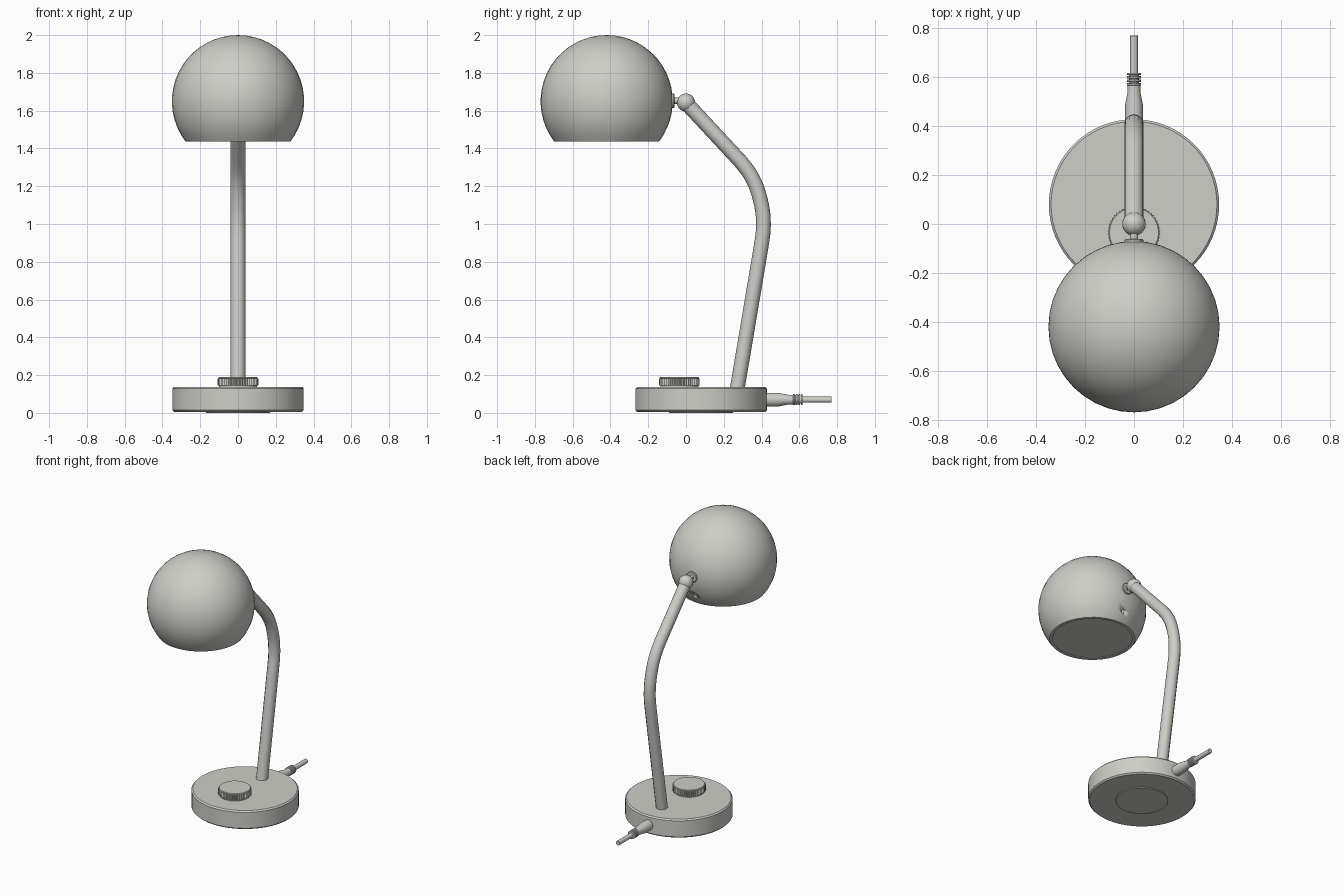
import bpy, bmesh, math
from mathutils import Vector, Matrix

cube = bpy.data.objects.get("Cube")
if cube:
    bpy.data.objects.remove(cube, do_unlink=True)

grey = bpy.data.materials.new("light_grey")
grey.use_nodes = True
COLOUR = (0.62, 0.62, 0.58, 1)
grey.diffuse_color = COLOUR
grey.node_tree.nodes["Principled BSDF"].inputs["Base Color"].default_value = COLOUR


def finish(name, bm, angle=35):
    bmesh.ops.remove_doubles(bm, verts=bm.verts, dist=1e-5)
    bmesh.ops.recalc_face_normals(bm, faces=bm.faces)
    mesh = bpy.data.meshes.new(name)
    bm.to_mesh(mesh)
    bm.free()
    obj = bpy.data.objects.new(name, mesh)
    bpy.context.collection.objects.link(obj)
    mesh.materials.append(grey)
    bpy.ops.object.select_all(action='DESELECT')
    obj.select_set(True)
    bpy.context.view_layer.objects.active = obj
    bpy.ops.object.shade_smooth_by_angle(angle=math.radians(angle))
    return obj


def lathe(name, profile, centre, axis=(0, 0, 1), steps=48, angle=35):
    """Spin (radius, height) points around an axis through centre."""
    bm = bmesh.new()
    verts = [bm.verts.new((r, 0, h)) for r, h in profile]
    edges = [bm.edges.new(pair) for pair in zip(verts, verts[1:])]
    bmesh.ops.spin(bm, geom=verts + edges, cent=(0, 0, 0), axis=(0, 0, 1),
                   angle=math.tau, steps=steps, use_merge=True)
    turn = Vector((0, 0, 1)).rotation_difference(Vector(axis)).to_matrix().to_4x4()
    bm.transform(Matrix.Translation(centre) @ turn)
    return finish(name, bm, angle)


def drum(r, bottom, top, bevel):
    return [(0, bottom), (r - bevel, bottom), (r, bottom + bevel),
            (r, top - bevel), (r - bevel, top), (0, top)]


# Base with a foot pad underneath
lathe("base", drum(0.348, 0.005, 0.137, 0.009), (0, 0.08, 0), steps=64)
lathe("foot_pad", drum(0.17, 0, 0.01, 0.002), (0, 0.08, 0))

# Dimmer knob with a ribbed grip
lathe("knob_collar", drum(0.1, 0.13, 0.15, 0.002), (0, -0.035, 0))
bm = bmesh.new()
RIBS = 48
outline = []
for i in range(RIBS * 2):
    r = 0.108 if i % 2 else 0.101
    a = math.tau * i / (RIBS * 2)
    outline.append(bm.verts.new((r * math.cos(a), r * math.sin(a) - 0.035, 0.145)))
face = bm.faces.new(outline)
grown = bmesh.ops.extrude_face_region(bm, geom=[face])["geom"]
bmesh.ops.translate(bm, vec=(0, 0, 0.038), verts=[v for v in grown if isinstance(v, bmesh.types.BMVert)])
finish("knob_grip", bm, 20)
lathe("knob_cap", drum(0.104, 0.18, 0.19, 0.004), (0, -0.035, 0))

# Bent arm: a round tube swept along (y, z) points with a rounded bend
curve = bpy.data.curves.new("arm", 'CURVE')
curve.dimensions = '3D'
curve.bevel_depth = 0.039
curve.bevel_resolution = 4
curve.use_fill_caps = True
path = [(0.27, 0.12), (0.396, 0.87), (0.41, 1.0), (0.393, 1.13),
        (0.35, 1.245), (0.285, 1.335), (0.0, 1.642)]
spline = curve.splines.new('BEZIER')
spline.bezier_points.add(len(path) - 1)
spline.resolution_u = 5
for i, (y, z) in enumerate(path):
    p = spline.bezier_points[i]
    p.co = (0, y, z)
    p.handle_left_type = p.handle_right_type = 'AUTO'
for i in (0, 1, -2, -1):
    spline.bezier_points[i].handle_left_type = 'VECTOR' if i in (0, 1, -1) else 'AUTO'
    spline.bezier_points[i].handle_right_type = 'VECTOR' if i in (0, -2, -1) else 'AUTO'
temp = bpy.data.objects.new("arm_path", curve)
bpy.context.collection.objects.link(temp)
bm = bmesh.new()
bm.from_mesh(temp.evaluated_get(bpy.context.evaluated_depsgraph_get()).to_mesh())
bpy.data.objects.remove(temp, do_unlink=True)
finish("arm", bm)

# Ball joint, stem and flange joining the arm to the shade
half = [math.pi * i / 12 for i in range(13)]
lathe("ball_joint", [(0.048 * math.sin(a), -0.048 * math.cos(a)) for a in half],
      (0, 0, 1.643), steps=24)
lathe("shade_stem", drum(0.017, 0, 0.09, 0.001), (0, -0.09, 1.653), (0, 1, 0), 16)
lathe("shade_flange", drum(0.038, 0, 0.035, 0.003), (0, -0.097, 1.653), (0, 1, 0), 24)

# Globe shade: a thin shell cut flat at the bottom
R, T = 0.35, 0.016
CUT = -0.214
SHADE = (0, -0.42, 1.65)
start, stop = math.pi / 2, math.asin(CUT / R)
outer = [start + (stop - start) * i / 18 for i in range(19)]
stop_in = math.asin(CUT / (R - T))
inner = [stop_in + (start - stop_in) * i / 18 for i in range(19)]
profile = [(R * math.cos(a), R * math.sin(a)) for a in outer]
profile += [((R - T) * math.cos(a), (R - T) * math.sin(a)) for a in inner]
shade = lathe("shade", profile, SHADE, steps=40)

# Small vent hole in the back of the shade
cutter = lathe("hole_cutter", drum(0.014, -0.05, 0.05, 0.001), (0, -0.105, 1.5), (0, 0.9, -0.43), 16)
cutter.hide_render = True
mod = shade.modifiers.new("vent_hole", 'BOOLEAN')
mod.operation = 'DIFFERENCE'
mod.object = cutter
bpy.context.view_layer.objects.active = shade
bpy.ops.object.modifier_apply(modifier=mod.name)
bpy.data.objects.remove(cutter, do_unlink=True)

# Diffuser disc just inside the opening
lathe("diffuser", drum(0.266, 0.008, 0.014, 0.001), (0, SHADE[1], SHADE[2] + CUT))

# Cable with a tapered, ribbed strain relief
CABLE = (0, 0, 0.07)
BACK = (0, 1, 0)
lathe("cable_plug", [(0, 0.41), (0.036, 0.41), (0.036, 0.49), (0.026, 0.54),
                     (0.026, 0.57), (0, 0.57)], CABLE, BACK, 24)
for i in range(4):
    y = 0.567 + i * 0.014
    lathe(f"cable_rib_{i + 1}", drum(0.029, y, y + 0.009, 0.001), CABLE, BACK, 20)
lathe("cable_core", drum(0.021, 0.56, 0.615, 0.001), CABLE, BACK, 16)
lathe("cable", drum(0.016, 0.5, 0.77, 0.001), CABLE, BACK, 16)
